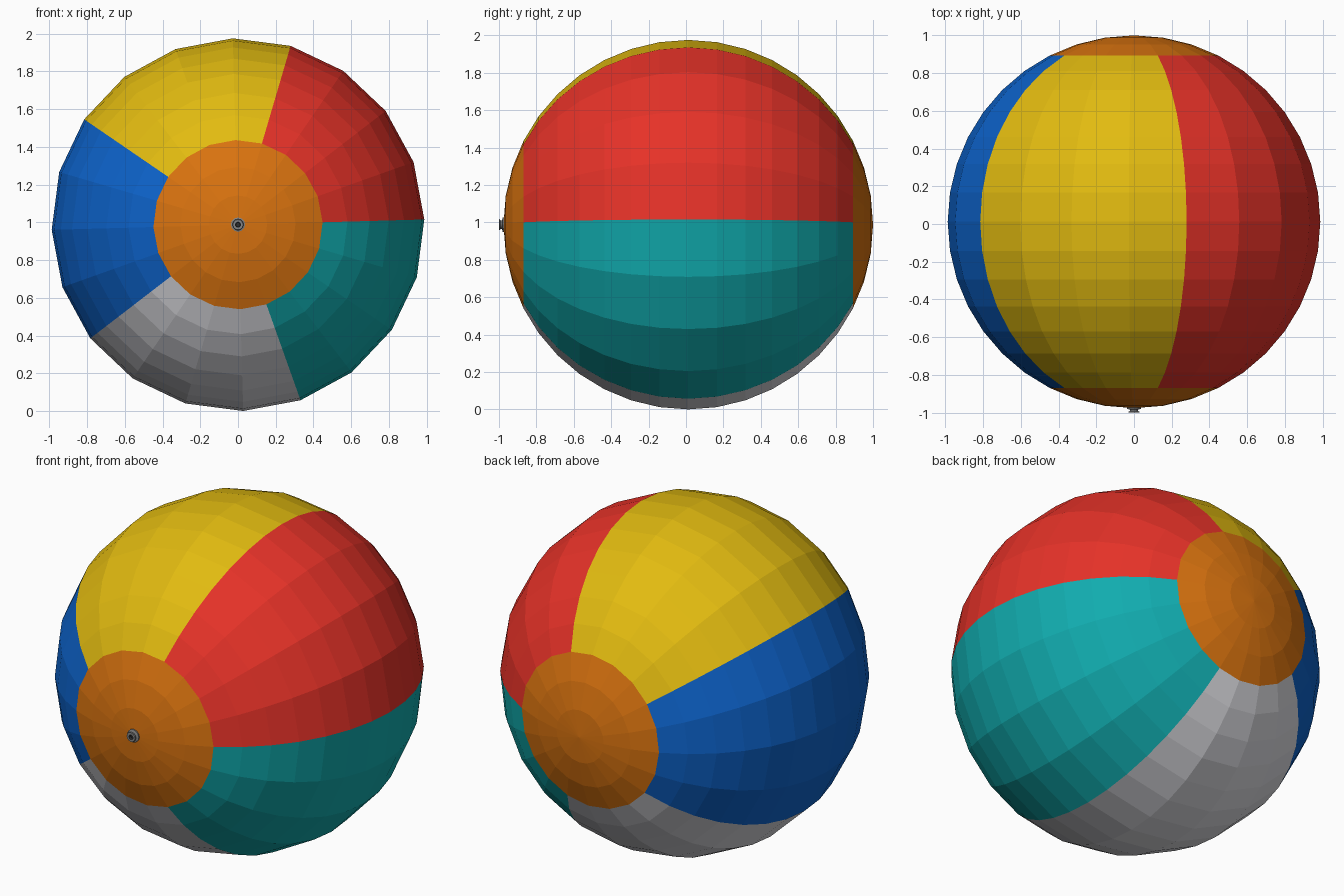
import bpy, bmesh, math
from mathutils import Matrix, Vector

if "Cube" in bpy.data.objects:
    bpy.data.objects.remove(bpy.data.objects["Cube"])

R = 0.988                       # ball radius
CENTRE = Vector((0, 0.012, R))
TURN = 1.6                      # roll of the ball about its axis, degrees


def material(name, rgb):
    """Flat material from 0-255 display values."""
    lin = [(c / 255 / 12.92) if c < 11 else ((c / 255 + 0.055) / 1.055) ** 2.4 for c in rgb]
    m = bpy.data.materials.new(name)
    m.diffuse_color = (*lin, 1)
    m.use_nodes = True
    m.node_tree.nodes["Principled BSDF"].inputs["Base Color"].default_value = m.diffuse_color
    return m


def finish(bm, name, mats):
    bmesh.ops.recalc_face_normals(bm, faces=bm.faces[:])
    me = bpy.data.meshes.new(name)
    bm.to_mesh(me)
    bm.free()
    for m in mats:
        me.materials.append(m)
    ob = bpy.data.objects.new(name, me)
    ob.location = CENTRE
    bpy.context.collection.objects.link(ob)
    return ob


panels = [material("red", (230, 50, 40)), material("yellow", (226, 187, 16)),
          material("blue", (13, 100, 205)), material("white", (222, 222, 227)),
          material("teal", (17, 172, 175)), material("orange", (217, 115, 15))]
valve_grey = material("valve grey", (135, 135, 135))
valve_dark = material("valve dark", (45, 45, 45))

# Ball: faceted sphere with its poles on the y axis
bm = bmesh.new()
bmesh.ops.create_uvsphere(bm, u_segments=20, v_segments=20, radius=R)
bm.transform(Matrix.Rotation(math.radians(-TURN), 4, 'Y') @ Matrix.Rotation(math.radians(90), 4, 'X'))
for f in bm.faces:
    c = f.calc_center_median()
    if abs(c.y) > R * math.cos(math.radians(27)):
        f.material_index = 5    # end caps
    else:                       # five gores of 72 degrees
        a = (math.degrees(math.atan2(c.z, c.x)) - TURN) % 360
        f.material_index = int(a // 72)
finish(bm, "beach_ball", panels)

# Valve: small lathed collar with a hollow mouth on the front pole
profile = [(0.038, 0.004), (0.038, -0.004), (0.022, -0.008), (0.022, -0.015),
           (0.030, -0.020), (0.027, -0.024), (0.014, -0.024), (0.012, -0.008), (0.0, -0.008)]
bm = bmesh.new()
verts = [bm.verts.new((r, y - R, 0)) for r, y in profile]
edges = [bm.edges.new(p) for p in zip(verts, verts[1:])]
bmesh.ops.spin(bm, geom=verts + edges, cent=(0, 0, 0), axis=(0, 1, 0),
               angle=math.tau, steps=12, use_merge=True)
bmesh.ops.remove_doubles(bm, verts=bm.verts[:], dist=0.0005)
bmesh.ops.dissolve_degenerate(bm, edges=bm.edges[:], dist=0.0001)
for f in bm.faces:
    c = f.calc_center_median()
    f.material_index = int(math.hypot(c.x, c.z) < 0.0135)
finish(bm, "air_valve", [valve_grey, valve_dark])
